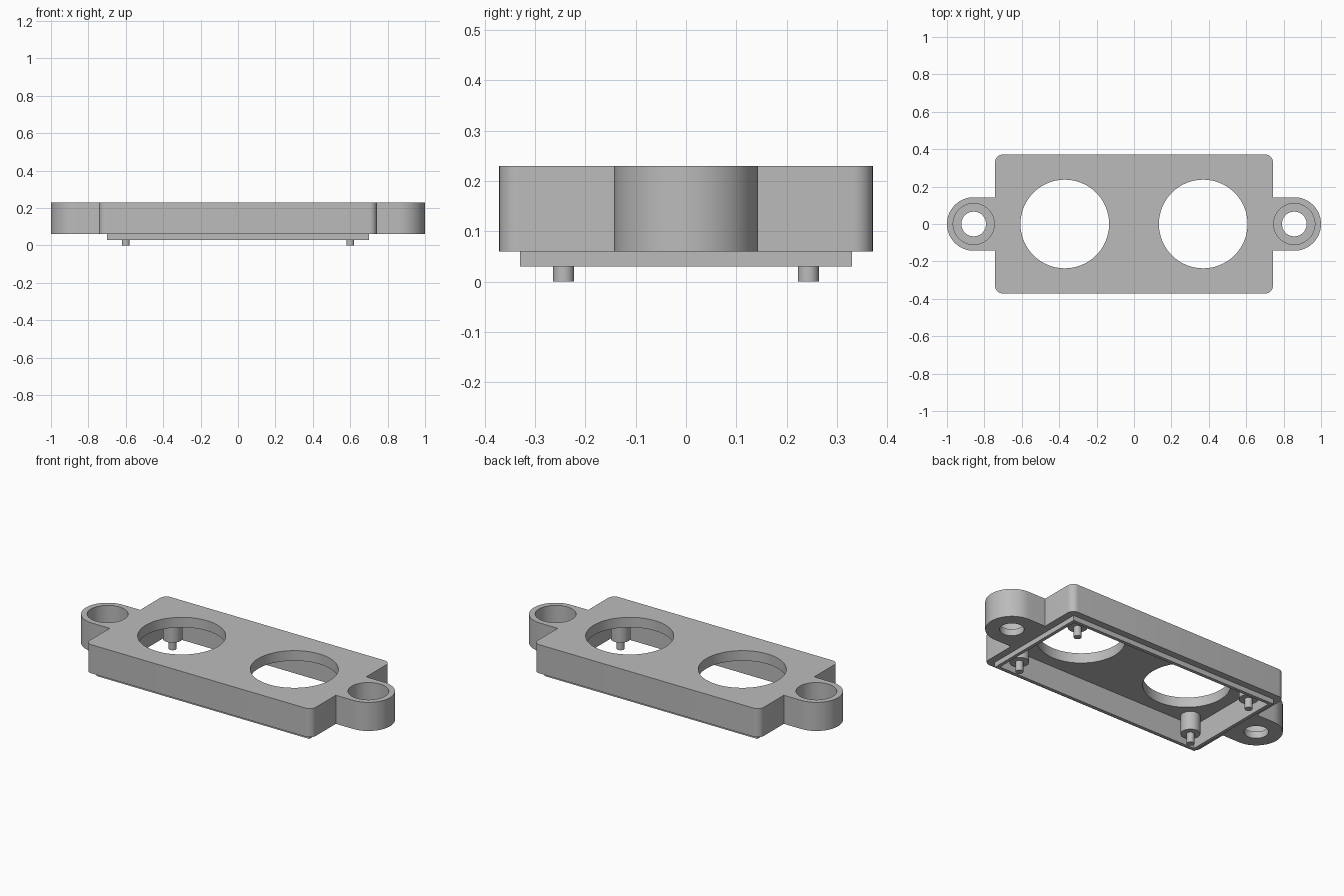
import bpy, bmesh, math

if "Cube" in bpy.data.objects:
    bpy.data.objects.remove(bpy.data.objects["Cube"])

grey = bpy.data.materials.new("plain grey")
grey.diffuse_color = (0.5, 0.5, 0.5, 1)
grey.use_nodes = True
grey.node_tree.nodes["Principled BSDF"].inputs["Base Color"].default_value = grey.diffuse_color

HX, HY, R = 0.743, 0.371, 0.04      # body half sizes and corner radius
EX, ER = 0.857, 0.143               # ear centre and radius
BOTTOM, TOP, CEIL = 0.06, 0.23, 0.17


def arc(cx, cy, r, a0, a1, n):
    return [(cx + r * math.cos(math.radians(a0 + (a1 - a0) * i / n)),
             cy + r * math.sin(math.radians(a0 + (a1 - a0) * i / n))) for i in range(n + 1)]


def circle(cx, cy, r, n=64):
    return arc(cx, cy, r, 0, 360, n)[:-1]


def rect(x, y):
    return [(-x, -y), (x, -y), (x, y), (-x, y)]


def prism(name, pts, z0, z1):
    """Extrude a counter-clockwise outline from z0 to z1."""
    bm = bmesh.new()
    base = bm.faces.new([bm.verts.new((x, y, z0)) for x, y in pts])
    ext = bmesh.ops.extrude_face_region(bm, geom=[base], use_keep_orig=True)
    for v in ext["geom"]:
        if isinstance(v, bmesh.types.BMVert):
            v.co.z = z1
    bmesh.ops.recalc_face_normals(bm, faces=bm.faces)
    me = bpy.data.meshes.new(name)
    bm.to_mesh(me)
    bm.free()
    me.materials.append(grey)
    ob = bpy.data.objects.new(name, me)
    bpy.context.collection.objects.link(ob)
    return ob


def combine(ob, tool, operation):
    mod = ob.modifiers.new("combine", 'BOOLEAN')
    mod.operation, mod.solver, mod.object = operation, 'EXACT', tool
    bpy.context.view_layer.update()
    me = bpy.data.meshes.new_from_object(ob.evaluated_get(bpy.context.evaluated_depsgraph_get()))
    ob.modifiers.clear()
    ob.data = me
    bpy.data.objects.remove(tool)


def smooth(ob):
    bpy.ops.object.select_all(action='DESELECT')
    ob.select_set(True)
    bpy.context.view_layer.objects.active = ob
    bpy.ops.object.shade_smooth_by_angle(angle=math.radians(30))


# Housing: rounded rectangle with a mounting ear at each end
half = (arc(HX - R, -HY + R, R, -90, 0, 8) + [(HX, -ER)]
        + arc(EX, 0, ER, -90, 90, 32) + [(HX, ER)]
        + arc(HX - R, HY - R, R, 0, 90, 8))
housing = prism("housing", half + [(-x, -y) for x, y in half], BOTTOM, TOP)

# Locating lip underneath, then the hollow inside
combine(housing, prism("lip", rect(0.70, 0.33), 0.03, BOTTOM + 0.02), 'UNION')
combine(housing, prism("cavity_cutter", rect(0.68, 0.31), -0.1, CEIL), 'DIFFERENCE')

# Round windows and counterbored screw holes
for s in (-1, 1):
    combine(housing, prism("window_cutter", circle(s * 0.37, 0, 0.237), 0, 0.4), 'DIFFERENCE')
    combine(housing, prism("bore_cutter", circle(s * EX, 0, 0.11), 0.10, 0.4), 'DIFFERENCE')
    combine(housing, prism("screw_cutter", circle(s * EX, 0, 0.066), 0, 0.4), 'DIFFERENCE')
smooth(housing)

# Stepped standoffs with locating pins
for sx in (-1, 1):
    for sy in (-1, 1):
        x, y = sx * 0.6, sy * 0.243
        smooth(prism("standoff", circle(x, y, 0.053, 40), 0.06, CEIL + 0.01))
        smooth(prism("locating_pin", circle(x, y, 0.021, 32), 0, 0.07))
